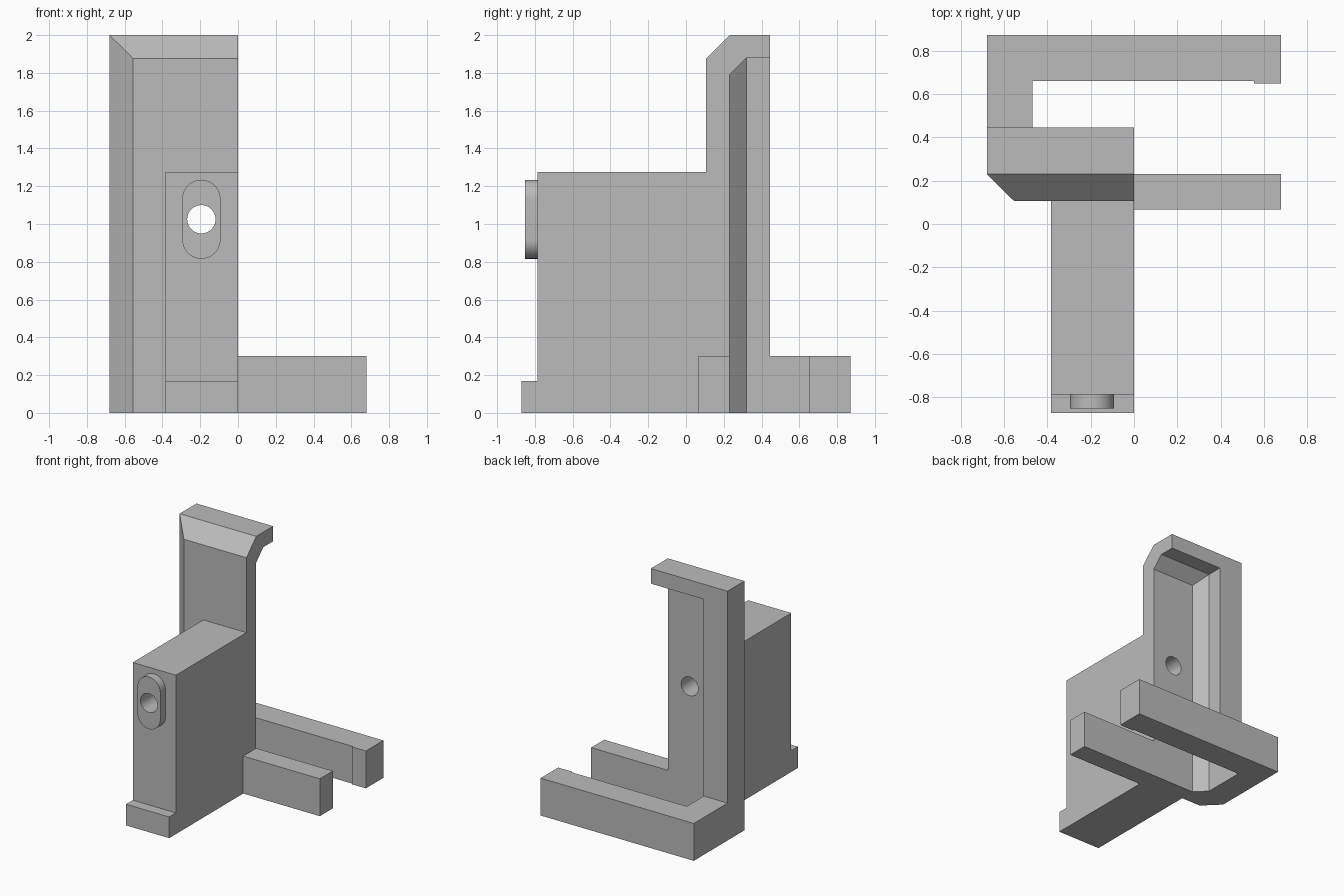
import bpy, bmesh, math

cube = bpy.data.objects.get("Cube")
if cube:
    bpy.data.objects.remove(cube, do_unlink=True)

grey = bpy.data.materials.new("plain grey")
grey.use_nodes = True
colour = (0.5, 0.5, 0.5, 1)
grey.diffuse_color = colour
grey.node_tree.nodes["Principled BSDF"].inputs["Base Color"].default_value = colour


def loft(name, rings):
    """Closed solid through rings of matching 3D points."""
    bm = bmesh.new()
    loops = [[bm.verts.new(p) for p in ring] for ring in rings]
    for a, b in zip(loops, loops[1:]):
        for i in range(len(a)):
            j = (i + 1) % len(a)
            bm.faces.new((a[i], a[j], b[j], b[i]))
    bm.faces.new(loops[0])
    bm.faces.new(loops[-1])
    bmesh.ops.recalc_face_normals(bm, faces=bm.faces)
    mesh = bpy.data.meshes.new(name)
    bm.to_mesh(mesh)
    bm.free()
    mesh.materials.append(grey)
    obj = bpy.data.objects.new(name, mesh)
    bpy.context.collection.objects.link(obj)
    return obj


def along_y(name, outline, y0, y1):
    return loft(name, [[(x, y, z) for x, z in outline] for y in (y0, y1)])


def along_z(name, outline, z0, z1):
    return loft(name, [[(x, y, z) for x, y in outline] for z in (z0, z1)])


def rect(a0, a1, b0, b1):
    return [(a0, b0), (a1, b0), (a1, b1), (a0, b1)]


def upright(name, steps, right, bottom):
    """Upright solid whose left side and top slope together between steps (y, left, top)."""
    return loft(name, [[(x, y, z) for x, z in rect(left, right, bottom, top)]
                       for y, left, top in steps])


def slot(cx, cz, radius, half, n=24):
    """Upright rounded slot outline; a circle when half is zero."""
    pts = []
    for side in (1, -1):
        for i in range(n + (1 if half else 0)):
            a = math.pi * i / n + (0 if side > 0 else math.pi)
            pts.append((cx + radius * math.cos(a), cz + side * half + radius * math.sin(a)))
    return pts


def combine(target, other, operation):
    mod = target.modifiers.new(operation.lower(), 'BOOLEAN')
    mod.operation, mod.solver, mod.object = operation, 'EXACT', other
    bpy.context.view_layer.objects.active = target
    bpy.ops.object.modifier_apply(modifier=mod.name)
    bpy.data.objects.remove(other, do_unlink=True)


# Bevelled upright shell, hollowed from the back
body = upright("bracket_body", [(0.107, -0.555, 1.876), (0.231, -0.68, 2), (0.445, -0.68, 2)], 0, 0)
cavity = upright("cavity_cutter", [(0.231, -0.38, 1.79), (0.32, -0.469, 1.879), (0.6, -0.469, 1.879)], 0.2, -0.2)
combine(body, cavity, 'DIFFERENCE')

# Front block with its low toe
block = [(-0.872, 0), (0.16, 0), (0.16, 1.275), (-0.787, 1.275), (-0.787, 0.17), (-0.872, 0.17)]
combine(body, loft("front_block", [[(x, y, z) for y, z in block] for x in (-0.383, 0)]), 'UNION')

# Short front arm and hooked rear arm
combine(body, along_z("front_arm", rect(-0.06, 0.68, 0.066, 0.231), 0, 0.3), 'UNION')
hook = [(-0.68, 0.4), (-0.68, 0.872), (0.68, 0.872), (0.68, 0.65), (0.555, 0.65),
        (0.555, 0.66), (-0.469, 0.66), (-0.469, 0.4)]
combine(body, along_z("rear_arm", hook, 0, 0.3), 'UNION')

# Raised slot-shaped boss and the hole through everything
combine(body, along_y("boss", slot(-0.194, 1.025, 0.101, 0.108), -0.852, -0.7), 'UNION')
combine(body, along_y("hole_cutter", slot(-0.194, 1.025, 0.075, 0), -1, 0.42), 'DIFFERENCE')

bpy.ops.object.select_all(action='DESELECT')
body.select_set(True)
bpy.context.view_layer.objects.active = body
bpy.ops.object.shade_smooth_by_angle(angle=math.radians(30))
